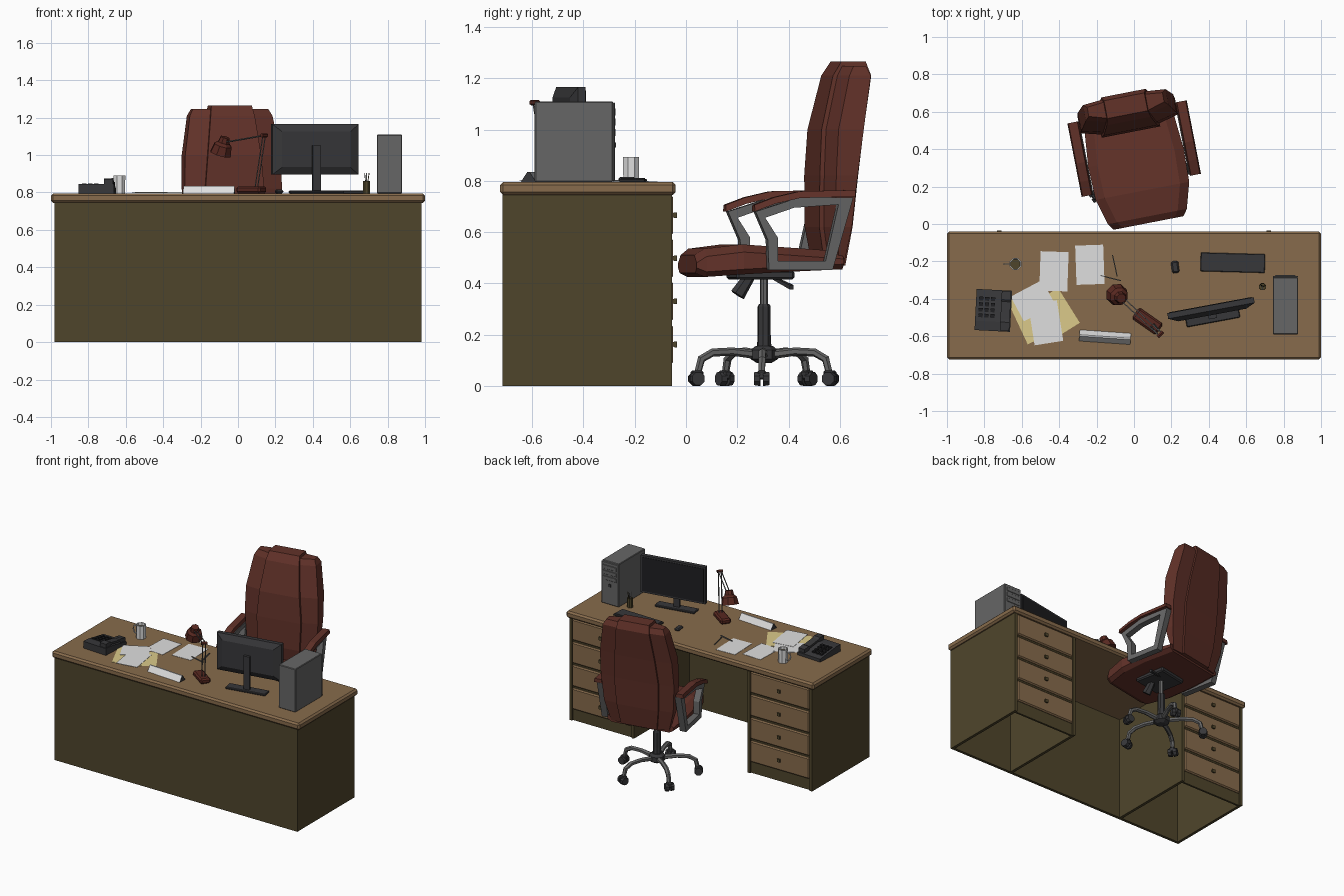
import bpy, bmesh, math
from mathutils import Matrix, Vector

if "Cube" in bpy.data.objects:
    bpy.data.objects.remove(bpy.data.objects["Cube"])

def mat(name, r, g, b):
    m = bpy.data.materials.new(name)
    m.diffuse_color = [(c / 255) ** 2.2 for c in (r, g, b)] + [1]
    m.use_nodes = True
    m.node_tree.nodes["Principled BSDF"].inputs["Base Color"].default_value = m.diffuse_color
    return m

WOOD = mat("desk_wood", 134, 107, 77)
DARK = mat("dark_olive_wood", 80, 71, 47)
LEATHER = mat("brown_leather", 98, 53, 45)
LAMP = mat("red_brown_metal", 88, 44, 37)
GREY = mat("metal_grey", 102, 102, 102)
BLACK = mat("dark_plastic", 58, 58, 60)
SCREEN = mat("screen_black", 36, 36, 38)
PAPER = mat("paper_white", 222, 222, 222)
FOLDER = mat("folder_yellow", 218, 201, 136)

M = Matrix()      # placement frame used by every helper

def frame(x=0, y=0, z=0, deg=0):
    global M
    M = Matrix.Translation((x, y, z)) @ Matrix.Rotation(math.radians(deg), 4, 'Z')

def finish(name, bm, m):
    bmesh.ops.recalc_face_normals(bm, faces=bm.faces)
    bm.transform(M)
    me = bpy.data.meshes.new(name)
    bm.to_mesh(me)
    bm.free()
    me.materials.append(m)
    ob = bpy.data.objects.new(name, me)
    bpy.context.collection.objects.link(ob)
    return ob

def loft(name, rings, m, caps=True, closed=False):
    bm = bmesh.new()
    vs = [[bm.verts.new(p) for p in r] for r in rings]
    n = len(vs[0])
    pairs = list(zip(vs, vs[1:])) + ([(vs[-1], vs[0])] if closed else [])
    for a, b in pairs:
        for i in range(n):
            j = (i + 1) % n
            bm.faces.new((a[i], a[j], b[j], b[i]))
    if caps and not closed:
        bm.faces.new(vs[0])
        bm.faces.new(vs[-1])
    return finish(name, bm, m)

def box(name, x0, x1, y0, y1, z0, z1, m, bevel=0, rot=0):
    bm = bmesh.new()
    bmesh.ops.create_cube(bm, size=1)
    bm.transform(Matrix.Diagonal((x1 - x0, y1 - y0, z1 - z0, 1)))
    if bevel:
        bmesh.ops.bevel(bm, geom=bm.edges[:], offset=bevel, segments=1, affect='EDGES')
    bm.transform(Matrix.Translation(((x0 + x1) / 2, (y0 + y1) / 2, (z0 + z1) / 2))
                 @ Matrix.Rotation(math.radians(rot), 4, 'Z'))
    return finish(name, bm, m)

def tube(name, pts, radii, m, sides=8):
    pts = [Vector(p) for p in pts]
    rings = []
    for i, p in enumerate(pts):
        d = (pts[min(i + 1, len(pts) - 1)] - pts[max(i - 1, 0)]).normalized()
        ref = Vector((0, 0, 1)) if abs(d.z) < 0.9 else Vector((1, 0, 0))
        a = d.cross(ref).normalized()
        b = a.cross(d)
        ang = [2 * math.pi * (k + .5) / sides for k in range(sides)]
        rings.append([p + radii[i] * (a * math.cos(t) + b * math.sin(t)) for t in ang])
    return loft(name, rings, m)

def lathe(name, x, y, prof, m, sides=8):
    rings = [[(x + r * math.cos(2 * math.pi * (k + .5) / sides),
               y + r * math.sin(2 * math.pi * (k + .5) / sides), z) for k in range(sides)] for r, z in prof]
    return loft(name, rings, m)

# Desk: top, open-bottomed pedestals, drawers and knobs
T = 0.795
box("desk_top", -1, 1, -0.725, -0.04, 0.745, T, WOOD, 0.012)
box("desk_front_panel", -.98, .98, -.715, -.695, 0, .746, DARK)
for s, side in ((-1, "left"), (1, "right")):
    for a, b, part in ((.96, .98, "outer"), (.46, .48, "inner")):
        box(f"{side}_{part}_panel", min(s*a, s*b), max(s*a, s*b), -.70, -.055, 0, .746, DARK)
    c = s * .72
    box(f"{side}_drawer_frame", c - .24, c + .24, -.08, -.066, 0, .746, DARK)
    for i in range(4):
        z = .162 + i * .168
        box(f"{side}_drawer_{i}", c - .238, c + .238, -.07, -.05, z - .077, z + .077, WOOD, .008)
        tube(f"{side}_knob_{i}", [(c, -.052, z), (c, -.045, z), (c, -.036, z)], [.01, .016, .016], DARK, 4)

# Computer tower, its drive slots face the chair
box("tower_case", .742, .877, -.59, -.285, T, 1.11, GREY, .004)
box("tower_front", .742, .877, -.286, -.277, T + .005, 1.105, GREY, .003)
for i in range(3):
    box(f"tower_drive_{i}", .755, .864, -.28, -.274, 1.055 - i * .04, 1.083 - i * .04, GREY, .002)
box("tower_button", .80, .82, -.28, -.273, .93, .95, BLACK)

# Monitor, turned slightly
frame(.412, -.452, 0, 10.5)
rect = lambda w, y, z0, z1: [(-w, y, z0), (w, y, z0), (w, y, z1), (-w, y, z1)]
loft("monitor_shell", [rect(.235, .018, .895, 1.165), rect(.235, -.012, .895, 1.165),
                       rect(.185, -.035, .935, 1.125)], BLACK)
box("monitor_screen", -.224, .224, .015, .021, .907, 1.153, SCREEN)
box("monitor_neck", -.022, .022, -.055, -.034, T, 1.05, BLACK)
box("monitor_foot", -.145, .145, -.075, -.005, T, T + .015, BLACK, .004)

# Keyboard, mouse and pen cup
frame(.528, -.207, T, -1.5)
box("keyboard", -.172, .172, -.05, .05, 0, .012, BLACK, .003)
box("keyboard_keys", -.162, .162, -.042, .042, .01, .016, BLACK)
frame(.22, -.23, T, 8)
box("mouse", -.02, .02, -.032, .032, 0, .02, BLACK, .008)
frame()
lathe("pen_cup", .687, -.335, [(.02, T), (.02, .862), (.016, .862), (.016, .82)], DARK)
for i, (dx, dy) in enumerate(((-.01, .012), (.014, .006), (.0, -.014))):
    tube(f"cup_pen_{i}", [(.687, -.335, .805), (.687 + dx, -.335 + dy, .905)], [.003, .003], (SCREEN, DARK, PAPER)[i], 4)

# Desk lamp
frame(.072, -.52, T, -35)
box("lamp_base", -.078, .078, -.036, .036, 0, .038, LAMP, .01)
frame()
elbow = Vector((.14, -.59, 1.105))
for i, o in enumerate((-.007, .007)):
    off = Vector((o, o, 0))
    tube(f"lamp_lower_arm_{i}", [Vector((.098, -.54, T + .03)) + off, elbow + off], [.004, .004], GREY, 4)
    tube(f"lamp_upper_arm_{i}", [elbow + off, Vector((-.06, -.405, 1.07)) + off], [.004, .004], GREY, 4)
tube("lamp_joint", [elbow - Vector((.014, .014, 0)), elbow + Vector((.014, .014, 0))], [.011, .011], LAMP, 6)
h, d = Vector((-.068, -.398, 1.095)), Vector((-.25, .22, -.9)).normalized()
tube("lamp_shade", [h, h + d * .03, h + d * .045, h + d * .095, h + d * .08],
     [.026, .032, .05, .06, .05], LAMP)

# Telephone
frame(-.752, -.462, T, -3)
loft("phone_body", [[(x, -.11, 0), (x, .11, 0), (x, .11, .022), (x, -.06, .05), (x, -.11, .05)] for x in (-.095, .095)], BLACK)
loft("phone_handset", [[(x, -.105, .05), (x, -.105, .078), (x, -.06, .08), (x, -.045, .07), (x, .05, .055),
                        (x, .06, .06), (x, .105, .052), (x, .105, .026), (x, .06, .03), (x, .05, .04), (x, -.045, .055), (x, -.06, .048)]
                       for x in (.04, .09)], BLACK)
for i in range(3):
    for j in range(4):
        x, y = -.068 + i * .032, -.03 + j * .03
        z = .05 - .165 * (y + .06)
        box("phone_key", x - .011, x + .011, y - .01, y + .01, z - .008, z + .008, SCREEN)

# Mug with coffee
frame(-.634, -.214)
lathe("mug", 0, 0, [(.033, T), (.034, .892), (.028, .892), (.027, .85)], PAPER)
lathe("coffee", 0, 0, [(.028, .868), (.028, .872)], DARK)
tube("mug_handle", [(-.03, 0, .875), (-.055, 0, .87), (-.062, 0, .845), (-.052, 0, .82), (-.03, 0, .815)], [.005] * 5, PAPER, 4)

# Papers, folder, pens: x, y, width, depth, angle, height
for name, x, y, w, dp, a, z, m in (
        ("paper_left", -.428, -.253, .15, .21, -2, .003, PAPER), ("paper_right", -.236, -.218, .15, .21, 2, .001, PAPER),
        ("folder_back", -.535, -.49, .19, .25, 25, .001, FOLDER), ("folder_front", -.42, -.48, .17, .22, 32, .002, FOLDER),
        ("paper_in_folder", -.54, -.41, .15, .19, -62, .004, PAPER), ("paper_on_folder", -.472, -.528, .155, .22, 9, .006, PAPER)):
    frame(x, y, T + z, a)
    box(name, -w / 2, w / 2, -dp / 2, dp / 2, 0, .002, m)
frame()
tube("pen_a", [(-.18, -.275, T + .006), (-.07, -.303, T + .006)], [.004, .004], GREY, 4)
tube("pen_b", [(-.115, -.165, T + .006), (-.09, -.28, T + .006)], [.004, .004], GREY, 4)

# Tent-shaped name plate, blank, with dark ends
frame(-.155, -.605, T, -4)
plate = loft("desk_plate", [[(x, -.03, 0), (x, .03, 0), (x, .004, .04), (x, -.004, .04)] for x in (-.137, .137)], PAPER)
plate.data.materials.append(BLACK)
for f in plate.data.polygons:
    f.material_index = int(abs(f.normal.x) > .9)

# Chair: seat and three-panel backrest
frame(.02, .305, 0, 11)
loft("seat", [[(-h, v, b + .02), (.03 - h, v, b), (h - .03, v, b), (h, v, b + .02), (h, v, t - .03),
               (h - .05, v, t), (.05 - h, v, t), (-h, v, t - .03)]
              for v, h, b, t in ((-.305, .19, .44, .51), (-.27, .215, .425, .535), (-.13, .255, .435, .552),
                                 (.05, .26, .445, .54), (.27, .24, .455, .525))], LEATHER)
rows = ((.47, .13, .21, .215, .285), (.62, .15, .25, .19, .31), (.82, .16, .265, .19, .33),
        (1.0, .145, .26, .2, .355), (1.21, .12, .225, .25, .39), (1.247, .115, .205, .27, .375))
loft("backrest_centre", [[(-c, f, z), (c, f, z), (c, b + .012, z), (-c, b + .012, z)]
                         for z, c, w, f, b in rows[:-1] + ((1.265, .11, .2, .285, .37),)], LEATHER)
for s, side in ((-1, "left"), (1, "right")):
    loft(f"backrest_{side}", [[(s * (c - .01), f + .015, z), (s * w, f + .045, z), (s * w, b - .01, z), (s * (c - .01), b, z)]
                              for z, c, w, f, b in rows], LEATHER)
    # Arm pad and looped arm frame
    loft(f"arm_pad_{side}", [[(s * .295 + dx, v, z + dz) for dx, dz in ((-.03, -.012), (.03, -.012), (.024, .014), (-.024, .014))]
                             for v, z in ((-.10, .692), (-.02, .722), (.08, .745), (.30, .75))], LEATHER)
    outer = ((-.093, .68), (-.045, .57), (-.04, .453), (.213, .453), (.295, .735), (.08, .735))
    inner = ((-.055, .656), (-.005, .578), (-.005, .488), (.185, .488), (.236, .707), (.06, .695))
    loft(f"arm_frame_{side}", [[(s * .26, *o), (s * .305, *o), (s * .305, *i), (s * .26, *i)]
                               for o, i in zip(outer, inner)], GREY, closed=True)

# Chair mechanism and column
box("seat_plate", -.11, .11, -.13, .1, .415, .45, BLACK, .008)
tube("tilt_knob", [(.02, -.06, .43), (.02, -.11, .355)], [.022, .03], BLACK, 6)
tube("height_lever", [(.05, .03, .42), (.2, .07, .385)], [.008, .012], BLACK, 4)
lathe("gas_lift", 0, 0, [(.016, .30), (.016, .43)], GREY)
lathe("column_cover", 0, 0, [(.03, .13), (.026, .20), (.026, .31), (.02, .32)], BLACK)
lathe("base_hub", 0, 0, [(.03, .09), (.055, .105), (.055, .14), (.035, .155)], BLACK)

# Five curved legs with casters
for k in range(5):
    frame(.02, .305, 0, 70 - 72 * k)
    tube(f"leg_{k}", [(.03, 0, .122), (.13, 0, .134), (.21, 0, .13), (.255, 0, .105), (.27, 0, .05)],
         [.018, .016, .016, .016, .014], GREY, 6)
    for s in (-1, 1):
        tube(f"caster_{k}_{'inner' if s < 0 else 'outer'}", [(.275, s * .006, .028), (.275, s * .03, .028)], [.031, .027], BLACK, 8)
    box(f"caster_hood_{k}", .25, .295, -.018, .018, .025, .06, BLACK, .006)
